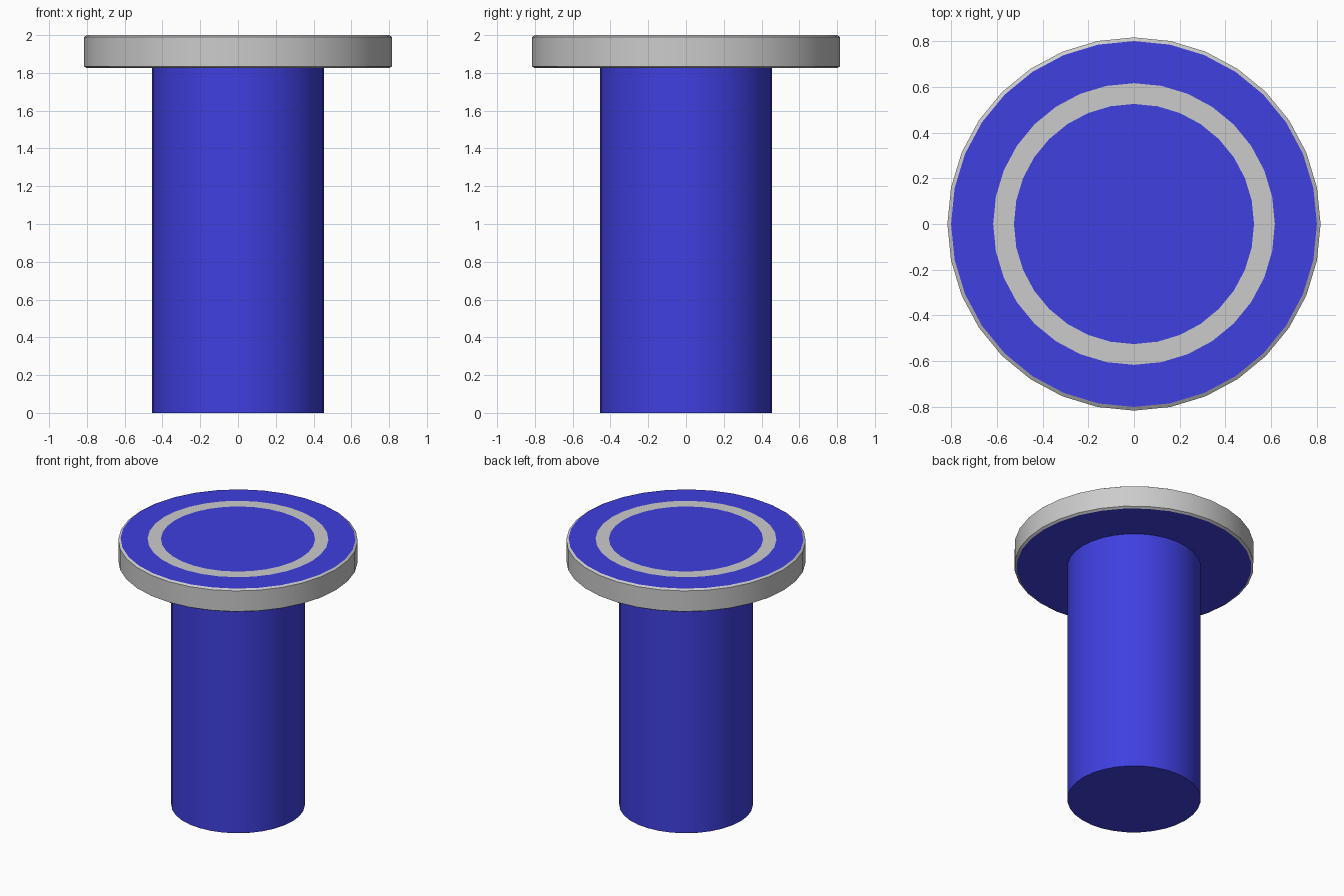
import bpy, bmesh
from math import sin, cos, pi, radians

if "Cube" in bpy.data.objects:
    bpy.data.objects.remove(bpy.data.objects["Cube"])

SIDES = 32
TOP, UNDER = 2.0, 1.825                       # head top and underside heights
STEM_R, RIM_R, FACE_R = 0.455, 0.816, 0.80
RING_OUT, RING_IN, CHAMFER = 0.616, 0.525, 0.01

blue = bpy.data.materials.new("blue")
blue.diffuse_color = (0.05, 0.05, 0.75, 1)
blue.use_nodes = True
blue.node_tree.nodes["Principled BSDF"].inputs["Base Color"].default_value = blue.diffuse_color


def lathe(name, profile, material=None):
    """Revolve (radius, height) points, listed bottom to top, around z."""
    bm = bmesh.new()
    rows = [[bm.verts.new((r * cos(2 * pi * j / SIDES), r * sin(2 * pi * j / SIDES), z))
             for j in range(SIDES)] for r, z in profile]
    for low, high in zip(rows, rows[1:]):
        for j in range(SIDES):
            k = (j + 1) % SIDES
            bm.faces.new((low[j], low[k], high[k], high[j]))
    bmesh.ops.remove_doubles(bm, verts=bm.verts, dist=1e-5)
    mesh = bpy.data.meshes.new(name)
    bm.to_mesh(mesh)
    bm.free()
    ob = bpy.data.objects.new(name, mesh)
    bpy.context.collection.objects.link(ob)
    if material:
        mesh.materials.append(material)
    bpy.ops.object.select_all(action='DESELECT')
    ob.select_set(True)
    bpy.context.view_layer.objects.active = ob
    bpy.ops.object.shade_smooth_by_angle(angle=radians(30))
    return ob


# Stem with closed base
lathe("stem", [(0, 0), (STEM_R, 0), (STEM_R, UNDER)], blue)

# Head: blue underside, grey chamfered rim
lathe("head_underside", [(STEM_R, UNDER), (FACE_R, UNDER)], blue)
lathe("head_rim", [(FACE_R, UNDER), (RIM_R, UNDER + CHAMFER),
                   (RIM_R, TOP - CHAMFER), (FACE_R, TOP)])

# Head top: blue border, flush grey ring, blue centre
lathe("top_border", [(FACE_R, TOP), (RING_OUT, TOP)], blue)
lathe("top_ring", [(RING_OUT, TOP), (RING_IN, TOP)])
lathe("top_centre", [(RING_IN, TOP), (0, TOP)], blue)
